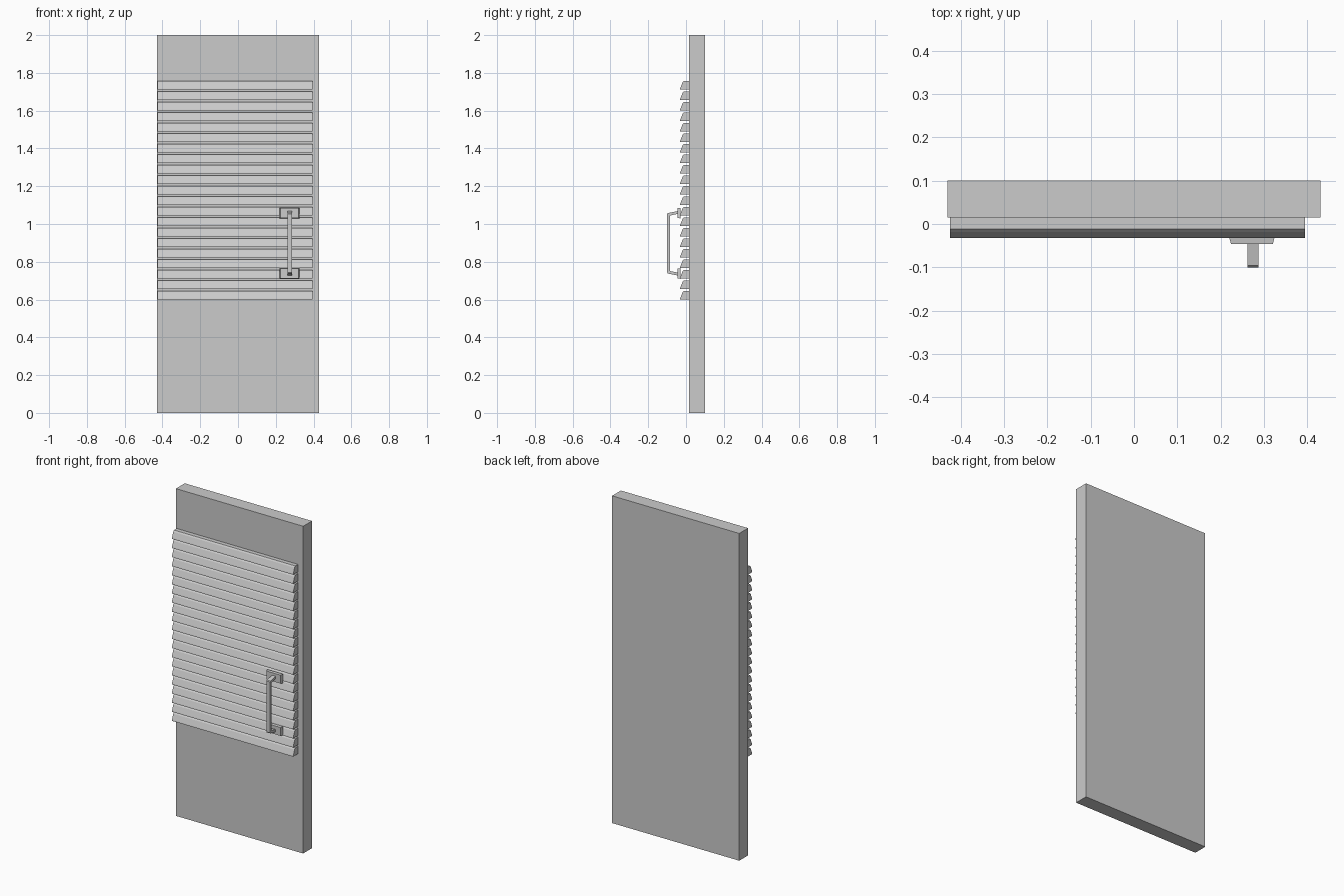
import bpy, bmesh

cube = bpy.data.objects.get("Cube")
if cube:
    bpy.data.objects.remove(cube)

grey = bpy.data.materials.new("plain grey")
grey.use_nodes = True
colour = (0.6, 0.6, 0.6, 1)
grey.diffuse_color = colour
grey.node_tree.nodes["Principled BSDF"].inputs["Base Color"].default_value = colour


def finish(name, bm):
    bmesh.ops.recalc_face_normals(bm, faces=bm.faces[:])
    mesh = bpy.data.meshes.new(name)
    bm.to_mesh(mesh)
    bm.free()
    mesh.materials.append(grey)
    obj = bpy.data.objects.new(name, mesh)
    bpy.context.collection.objects.link(obj)
    return obj


def extrude_profile(name, profile, x0, x1):
    """Sweep a closed (y, z) outline from x0 to x1."""
    bm = bmesh.new()
    face = bm.faces.new([bm.verts.new((x0, y, z)) for y, z in profile])
    swept = bmesh.ops.extrude_face_region(bm, geom=[face])["geom"]
    verts = [v for v in swept if isinstance(v, bmesh.types.BMVert)]
    bmesh.ops.translate(bm, verts=verts, vec=(x1 - x0, 0, 0))
    return finish(name, bm)


# Door leaf
extrude_profile("door_panel", [(0.015, 0), (0.1, 0), (0.1, 2), (0.015, 2)], -0.43, 0.43)

# Louvre slats: one profile repeated up the front
slat = extrude_profile(
    "louvre_slats",
    [(0.015, 0), (-0.032, 0), (-0.031, 0.006), (-0.018, 0.038), (-0.011, 0.046), (0.015, 0.046)],
    -0.425, 0.395)
slat.location.z = 0.6
array = slat.modifiers.new("repeat", 'ARRAY')
array.count = 21
array.use_relative_offset = False
array.use_constant_offset = True
array.constant_offset_displace = (0, 0, 0.0556)


# Handle mounting plates, tapering towards the front
def mounting_plate(name, z):
    bm = bmesh.new()
    bmesh.ops.create_cube(bm, size=1)
    for v in bm.verts:
        front = v.co.y < 0
        inset = 0.92 if front else 1
        v.co = (0.272 + v.co.x * 0.105 * inset,
                -0.046 if front else -0.03,
                z + v.co.z * 0.056 * inset)
    finish(name, bm)


mounting_plate("upper_handle_plate", 1.058)
mounting_plate("lower_handle_plate", 0.738)

# Bracket-shaped pull bar, mirrored about its middle height
middle = 0.898
half = [(-0.1, 0.155), (-0.096, 0.16), (-0.046, 0.17), (-0.046, 0.155), (-0.084, 0.147)]
outline = [(y, middle + h) for y, h in half]
outline += [(y, middle - h) for y, h in reversed(half)]
extrude_profile("handle_bar", outline, 0.262, 0.287)
